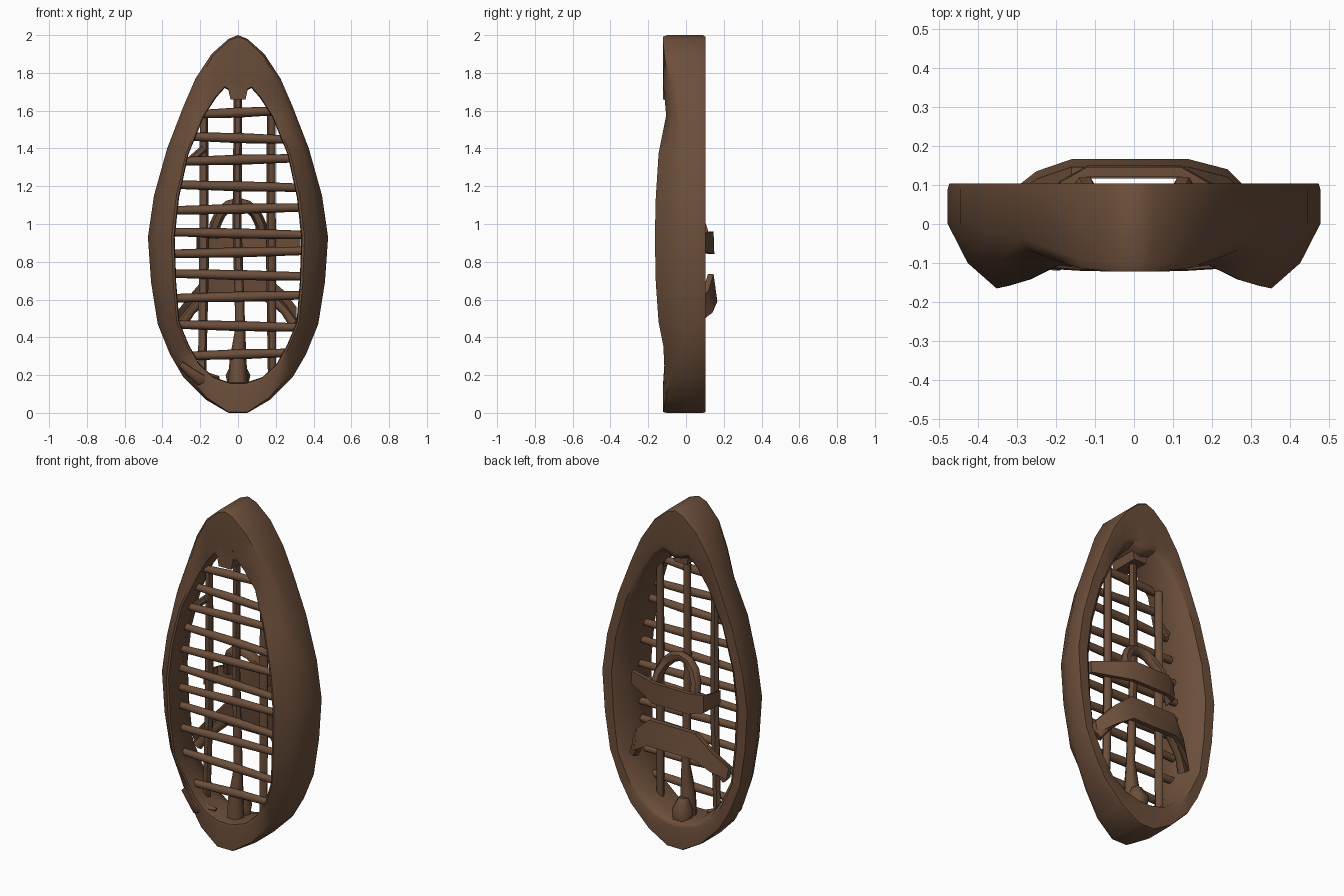
import bpy, bmesh, math
from mathutils import Vector

cube = bpy.data.objects.get("Cube")
if cube:
    bpy.data.objects.remove(cube, do_unlink=True)

wood = bpy.data.materials.new("dark_brown_wood")
wood.use_nodes = True
BROWN = (0.15, 0.077, 0.043, 1)
wood.diffuse_color = BROWN
wood.node_tree.nodes["Principled BSDF"].inputs["Base Color"].default_value = BROWN


def finish(name, bm, angle):
    bmesh.ops.recalc_face_normals(bm, faces=bm.faces)
    mesh = bpy.data.meshes.new(name)
    bm.to_mesh(mesh)
    bm.free()
    mesh.materials.append(wood)
    obj = bpy.data.objects.new(name, mesh)
    bpy.context.collection.objects.link(obj)
    bpy.ops.object.select_all(action="DESELECT")
    obj.select_set(True)
    bpy.context.view_layer.objects.active = obj
    bpy.ops.object.shade_smooth_by_angle(angle=math.radians(angle))
    return obj


def loft(name, sections, closed=False, angle=40):
    """Skin a row of equal-sized cross-sections."""
    bm = bmesh.new()
    rings = [[bm.verts.new(p) for p in s] for s in sections]
    n = len(rings[0])
    for i in range(len(rings) if closed else len(rings) - 1):
        a, b = rings[i], rings[(i + 1) % len(rings)]
        for k in range(n):
            bm.faces.new((a[k], a[(k + 1) % n], b[(k + 1) % n], b[k]))
    if not closed:
        bm.faces.new(rings[0])
        bm.faces.new(rings[-1])
    return finish(name, bm, angle)


def stick(name, points, radii, sides=6):
    """Round lath along a path, one radius per point."""
    pts = [Vector(p) for p in points]
    sections = []
    for i, p in enumerate(pts):
        d = (pts[min(i + 1, len(pts) - 1)] - pts[max(i - 1, 0)]).normalized()
        u = d.cross(Vector((0, 1, 0))).normalized()
        v = d.cross(u)
        turn = [math.tau * k / sides for k in range(sides)]
        sections.append([p + radii[i] * (u * math.cos(t) + v * math.sin(t)) for t in turn])
    return loft(name, sections, angle=60)


def strap(name, stations, thick, lean):
    """Flat band: each station is x, y of the rear face, bottom z, top z."""
    return loft(name, [[(x, y, lo), (x, y - lean, hi), (x, y - lean - thick, hi),
                        (x, y - thick, lo)] for x, y, lo, hi in stations])


# Teardrop rim: outer x, outer z, inner x, inner z, front y
half = [(0.05, 0, 0.04, 0.16, -0.122), (0.17, 0.07, 0.13, 0.19, -0.12),
        (0.29, 0.19, 0.205, 0.26, -0.115), (0.36, 0.31, 0.26, 0.36, -0.12),
        (0.425, 0.47, 0.31, 0.48, -0.145), (0.46, 0.69, 0.327, 0.69, -0.16),
        (0.477, 0.93, 0.335, 0.93, -0.165), (0.445, 1.15, 0.312, 1.14, -0.16),
        (0.375, 1.4, 0.262, 1.37, -0.145), (0.29, 1.62, 0.18, 1.57, -0.105),
        (0.225, 1.77, 0.115, 1.67, -0.115), (0.14, 1.9, 0.07, 1.72, -0.122),
        (0.05, 1.98, 0.035, 1.7, -0.122)]


def rim_section(s, side):
    ox, oz, ix, iz, front = s
    c = min(1, max(0, (ox - 0.1) / 0.33))   # roundness: full at the flanks
    profile = [(0.03, 0.104), (0, 0.09), (0, (front + 0.02) * (1 - c)),
               (0.03 + 0.33 * c, front + 0.065 * c), (0.88, front), (0.97, front + 0.003),
               (1, front + 0.04), (1, 0.05 - 0.09 * c), (0.95 - 0.1 * c, 0.09 - 0.08 * c),
               (0.9 - 0.25 * c, 0.1 - 0.02 * c), (0.8 - 0.35 * c, 0.104)]
    return [(side * (ox + (ix - ox) * t), y, oz + (iz - oz) * t) for t, y in profile]


right = [rim_section(s, 1) for s in half]
left = [rim_section(s, -1) for s in half]
tip = [rim_section((0, 2, 0, 1.69, -0.122), 1)]
loft("rim", right + tip + left[::-1], closed=True)

# Tapered block hanging from the tip
loft("tip_block", [[(x, y, z) for x, y in ((-w, -0.122), (w, -0.122), (w, 0.05), (-w, 0.05))]
                   for z, w in ((1.66, 0.04), (1.73, 0.055), (1.78, 0.05))])


def inner_width(z):
    for a, b in zip(half, half[1:]):
        if a[3] <= z <= b[3]:
            return a[2] + (b[2] - a[2]) * (z - a[3]) / (b[3] - a[3])
    return 0.1


# Cross slats in front of the uprights
slats = [0.31, 0.46, 0.615, 0.73, 0.85, 0.95, 1.08, 1.2, 1.34, 1.455, 1.59]
for i, z in enumerate(slats):
    w = inner_width(z) + 0.03
    tilt = 0.008 * (-1) ** i
    stick("cross_slat", [(-w, -0.055, z - tilt), (0, -0.05, z), (w, -0.055, z + tilt)],
          [0.022, 0.027, 0.022])

# Uprights
stick("center_upright", [(0, -0.02, 0.1), (0, -0.02, 0.28), (0.012, -0.015, 0.45),
                         (-0.005, -0.01, 1), (0, -0.01, 1.72)],
      [0.055, 0.045, 0.026, 0.024, 0.022])
stick("right_upright", [(-0.19, -0.02, 0.2), (-0.18, -0.01, 0.8), (-0.18, -0.01, 1.56)],
      [0.022, 0.026, 0.022])
stick("left_upright", [(0.18, -0.02, 0.2), (0.175, -0.01, 0.8), (0.175, -0.01, 1.6)],
      [0.022, 0.026, 0.022])

# Foot knot and lower corner braces
stick("foot_knot", [(0, 0.03, 0.12), (0, 0.03, 0.2), (0, 0.02, 0.27)], [0.05, 0.065, 0.03])
stick("corner_brace", [(-0.3, -0.07, 0.26), (-0.2, -0.08, 0.18), (-0.1, -0.06, 0.18)],
      [0.02, 0.045, 0.015])
stick("side_brace", [(-0.26, -0.03, 1.33), (-0.18, -0.03, 1.4)], [0.02, 0.02])
for side in (-1, 1):
    stick("strap_tie", [(side * 0.3, 0.05, 0.47), (side * 0.25, 0.08, 0.54),
                        (side * 0.16, 0.11, 0.63)], [0.03, 0.025, 0.03])

# Rear straps
strap("lower_strap", [(-0.32, 0.08, 0.48, 0.54), (-0.25, 0.135, 0.53, 0.63),
                      (-0.16, 0.166, 0.59, 0.735), (0.14, 0.166, 0.59, 0.735),
                      (0.24, 0.14, 0.53, 0.65), (0.31, 0.07, 0.48, 0.56)], 0.03, 0.02)
strap("upper_strap", [(-0.22, 0.02, 0.87, 0.95), (-0.19, 0.11, 0.85, 0.95),
                      (-0.12, 0.15, 0.84, 0.96), (0.12, 0.15, 0.84, 0.96),
                      (0.19, 0.11, 0.85, 0.95), (0.33, 0.04, 0.86, 0.93)], 0.025, 0.004)

# Arched loop above the upper strap
arch = [math.pi * k / 8 for k in range(9)]
stick("strap_loop", [(0.13 * math.cos(t), 0.1 - 0.06 * math.sin(t), 0.93 + 0.18 * math.sin(t))
                     for t in arch], [0.03] * 9)
